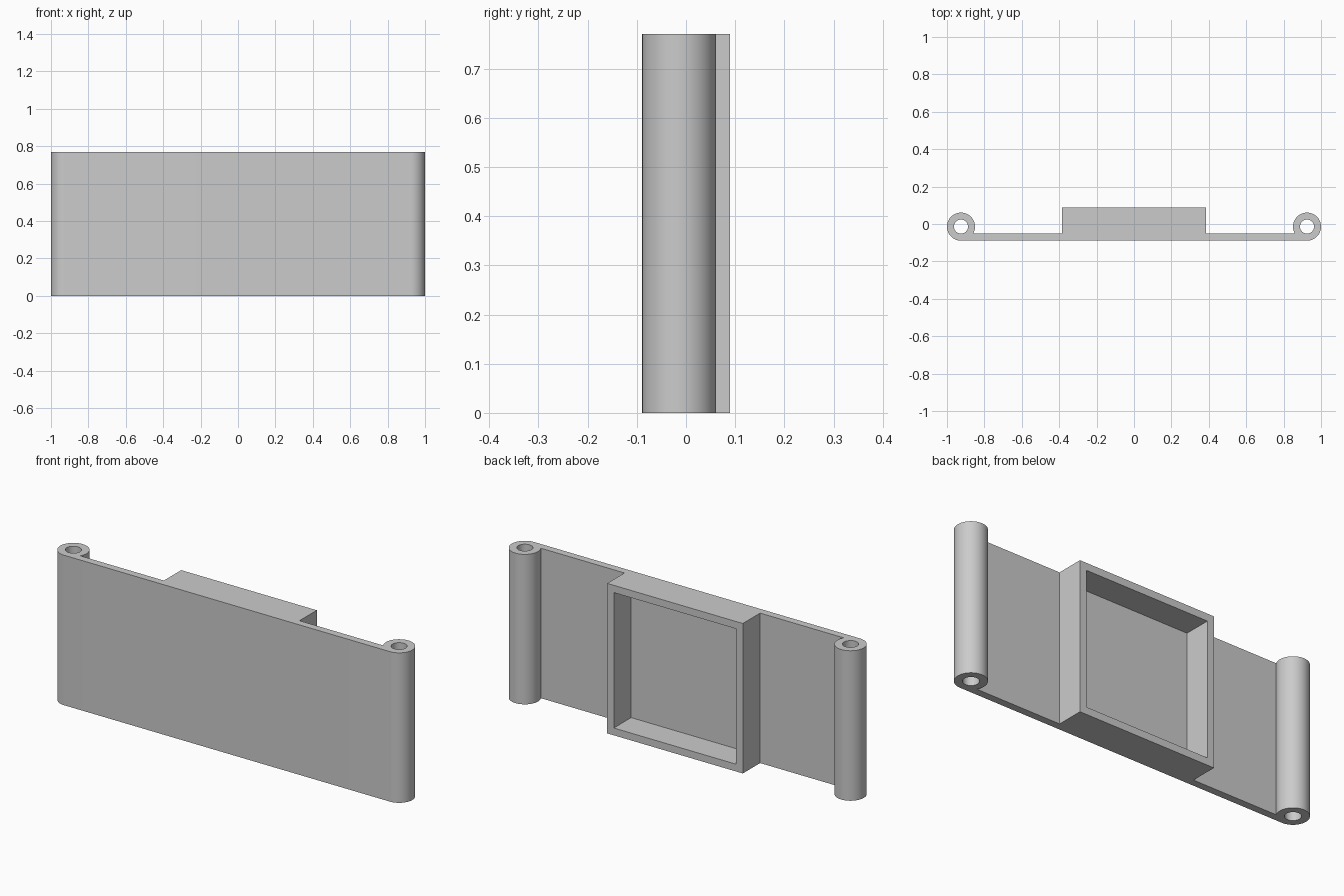
import bpy
import bmesh
from math import asin, pi, cos, sin, radians

cube = bpy.data.objects.get("Cube")
if cube:
    bpy.data.objects.remove(cube, do_unlink=True)

HEIGHT = 0.77
FRONT, PLATE_BACK, BOX_BACK = -0.089, -0.051, 0.089
BOX_HALF, WALL = 0.385, 0.0375
BARREL_R, HOLE_R = 0.075, 0.0375
BARREL_X = 1 - BARREL_R
BARREL_Y = FRONT + BARREL_R

grey = bpy.data.materials.new("light grey")
grey.use_nodes = True
grey.diffuse_color = (0.6, 0.6, 0.6, 1)
grey.node_tree.nodes["Principled BSDF"].inputs["Base Color"].default_value = (0.6, 0.6, 0.6, 1)


def prism(name, points, z0, z1):
    """Extrude a plan outline upwards from z0 to z1."""
    bm = bmesh.new()
    face = bm.faces.new([bm.verts.new((x, y, z0)) for x, y in points])
    top = bmesh.ops.extrude_face_region(bm, geom=[face])["geom"]
    bmesh.ops.translate(bm, vec=(0, 0, z1 - z0),
                        verts=[v for v in top if isinstance(v, bmesh.types.BMVert)])
    bmesh.ops.recalc_face_normals(bm, faces=bm.faces)
    mesh = bpy.data.meshes.new(name)
    bm.to_mesh(mesh)
    bm.free()
    mesh.materials.append(grey)
    obj = bpy.data.objects.new(name, mesh)
    bpy.context.collection.objects.link(obj)
    return obj


def arc(cx, cy, r, a0, a1, steps):
    return [(cx + r * cos(a0 + (a1 - a0) * i / steps),
             cy + r * sin(a0 + (a1 - a0) * i / steps)) for i in range(steps + 1)]


# Plan outline: plate, end barrels and raised box in one section
meet = pi + asin((BARREL_Y - PLATE_BACK) / BARREL_R)
half = arc(BARREL_X, BARREL_Y, BARREL_R, -pi / 2, meet, 56)
half += [(BOX_HALF, PLATE_BACK), (BOX_HALF, BOX_BACK)]
outline = half + [(-x, y) for x, y in reversed(half)]
body = prism("hinged_plate", outline, 0, HEIGHT)

# Cutters: a pin hole through each barrel and the square pocket in the box
cutters = []
for side, label in ((1, "left"), (-1, "right")):
    ring = arc(side * BARREL_X, BARREL_Y, HOLE_R, 0, 2 * pi, 48)[:-1]
    cutters.append(prism(label + "_pin_hole", ring, -0.1, HEIGHT + 0.1))
w = BOX_HALF - WALL
pocket = [(-w, PLATE_BACK), (w, PLATE_BACK), (w, BOX_BACK + 0.1), (-w, BOX_BACK + 0.1)]
cutters.append(prism("pocket", pocket, WALL, HEIGHT - WALL))

bpy.ops.object.select_all(action="DESELECT")
body.select_set(True)
bpy.context.view_layer.objects.active = body
for cutter in cutters:
    mod = body.modifiers.new(cutter.name, "BOOLEAN")
    mod.operation = "DIFFERENCE"
    mod.solver = "EXACT"
    mod.object = cutter
    bpy.ops.object.modifier_apply(modifier=mod.name)
    bpy.data.objects.remove(cutter, do_unlink=True)

# Smooth barrels, crisp edges
bpy.ops.object.shade_smooth_by_angle(angle=radians(25))
